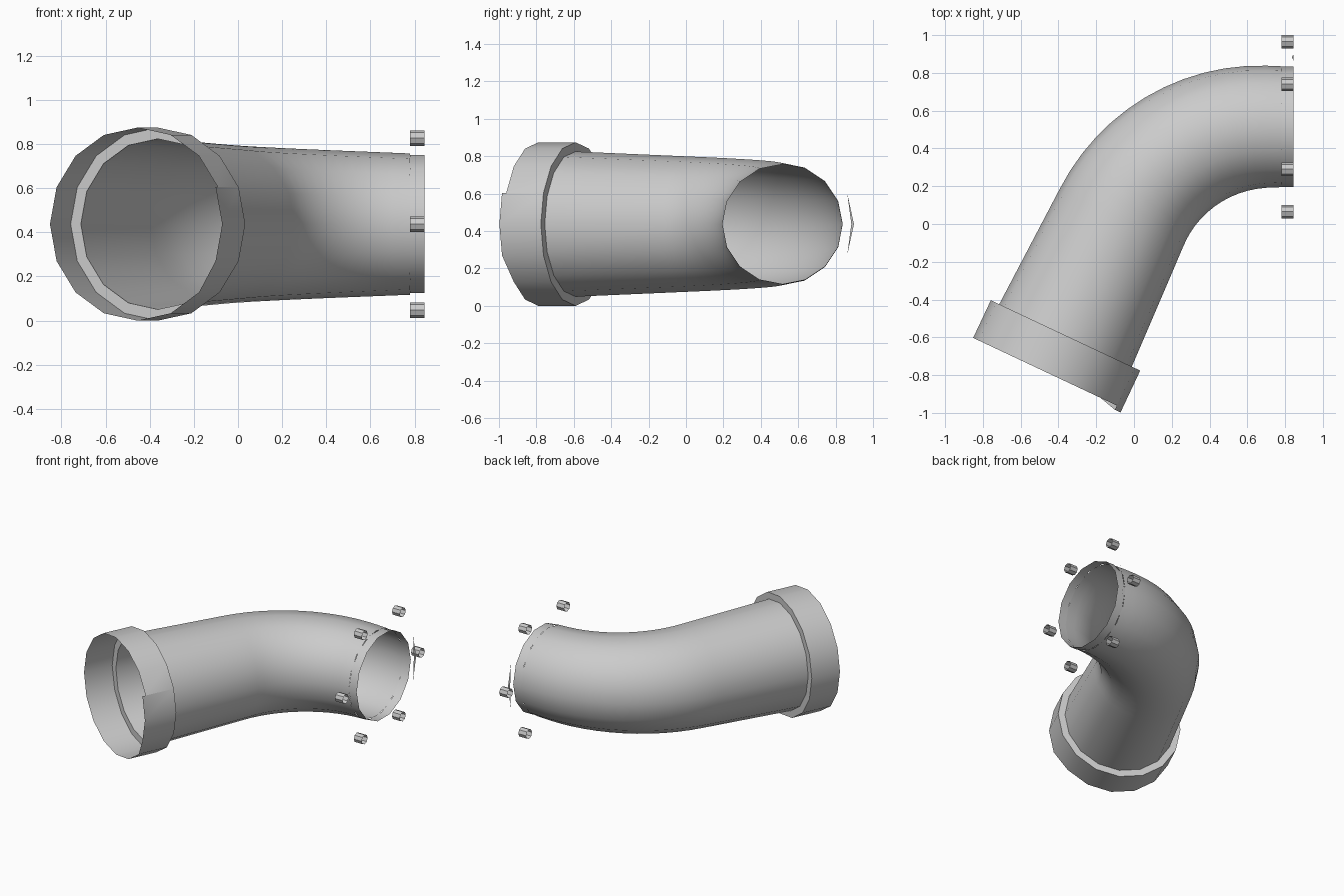
import bpy
import bmesh
from math import sin, cos, atan2, pi, tau
from mathutils import Vector

cube = bpy.data.objects.get("Cube")
if cube:
    bpy.data.objects.remove(cube, do_unlink=True)

grey = bpy.data.materials.new("pipe_grey")
grey.use_nodes = True
colour = (0.6, 0.6, 0.6, 1)
grey.diffuse_color = colour
grey.node_tree.nodes["Principled BSDF"].inputs["Base Color"].default_value = colour

MID = 0.437                                   # height of the pipe axis
UP = Vector((0, 0, 1))
X = Vector((1, 0, 0))


def finish(name, bm):
    """Turn a bmesh into a smooth-by-angle grey object."""
    mesh = bpy.data.meshes.new(name)
    bm.to_mesh(mesh)
    bm.free()
    mesh.materials.append(grey)
    obj = bpy.data.objects.new(name, mesh)
    bpy.context.collection.objects.link(obj)
    bpy.ops.object.select_all(action='DESELECT')
    obj.select_set(True)
    bpy.context.view_layer.objects.active = obj
    bpy.ops.object.shade_smooth_by_angle(angle=pi / 6)


def ring_point(centre, axis, radius, angle):
    side = axis.cross(UP)
    return centre + radius * (cos(angle) * side + sin(angle) * UP)


def tube(name, sections, sides):
    """Open tube through (centre, axis, radius) sections."""
    bm = bmesh.new()
    rings = [[bm.verts.new(ring_point(*s, tau * i / sides)) for i in range(sides)]
             for s in sections]
    for a, b in zip(rings, rings[1:]):
        for i in range(sides):
            j = (i + 1) % sides
            bm.faces.new((a[i], b[i], b[j], a[j]))
    finish(name, bm)


# Key layout: socket shoulder, straight run, bend, outlet
axis = Vector((0.426, 0.905, 0)).normalized()
shoulder = Vector((-0.3625, -0.59, MID))
turn = atan2(axis.y, axis.x)
bend_radius = 0.85
outlet_y = 0.515
bend_centre = Vector((0.70, outlet_y - bend_radius, MID))

# Tapered elbow pipe
path = [(shoulder, axis)]
steps = 12
for k in range(steps + 1):
    a = turn * (1 - k / steps)
    path.append((bend_centre + bend_radius * Vector((-sin(a), cos(a), 0)),
                 Vector((cos(a), sin(a), 0))))
path.append((Vector((0.78, outlet_y, MID)), X))
lengths = [0]
for p, q in zip(path, path[1:]):
    lengths.append(lengths[-1] + (q[0] - p[0]).length)
tube("elbow_pipe", [(c, d, 0.388 - 0.068 * s / lengths[-1])
                    for (c, d), s in zip(path, lengths)], 16)

# Short straight lip at the outlet
tube("outlet_lip", [(Vector((x, outlet_y, MID)), X, 0.32) for x in (0.78, 0.845)], 14)

# Flat shoulder between pipe and socket
tube("socket_shoulder", [(shoulder, axis, 0.437), (shoulder, axis, 0.386)], 16)

# Socket wall, with a slightly longer torn section of rim on one side
bm = bmesh.new()
sides = 16
back = [bm.verts.new(ring_point(shoulder, axis, 0.437, tau * (i + 1) / sides))
        for i in range(sides)]
front = []
for i in range(sides + 1):
    depth = 0.245 if i > sides - 3 else 0.22
    front.append(bm.verts.new(ring_point(shoulder - axis * depth, axis, 0.437,
                                         tau * (i + 1) / sides)))
for i in range(sides):
    bm.faces.new((front[i], back[i], back[(i + 1) % sides], front[i + 1]))
finish("socket_wall", bm)

# Six hollow bolt sleeves around the outlet
for k in range(6):
    a = tau * k / 6
    y, z = outlet_y + 0.45 * cos(a), MID + 0.45 * sin(a)
    tube(f"bolt_sleeve_{k + 1}",
         [(Vector((x, y, z)), X, 0.035) for x in (0.78, 0.845)], 8)

# Thin crescent of flange rim beside the outlet
bm = bmesh.new()
tips = [(0.862, 0.165), (0.898, 0), (0.862, -0.165)]
outer = [bm.verts.new((0.845, y, MID + z)) for y, z in tips]
inner = bm.verts.new((0.836, 0.884, MID))
bm.faces.new((outer[0], inner, outer[1]))
bm.faces.new((outer[1], inner, outer[2]))
finish("flange_sliver", bm)
